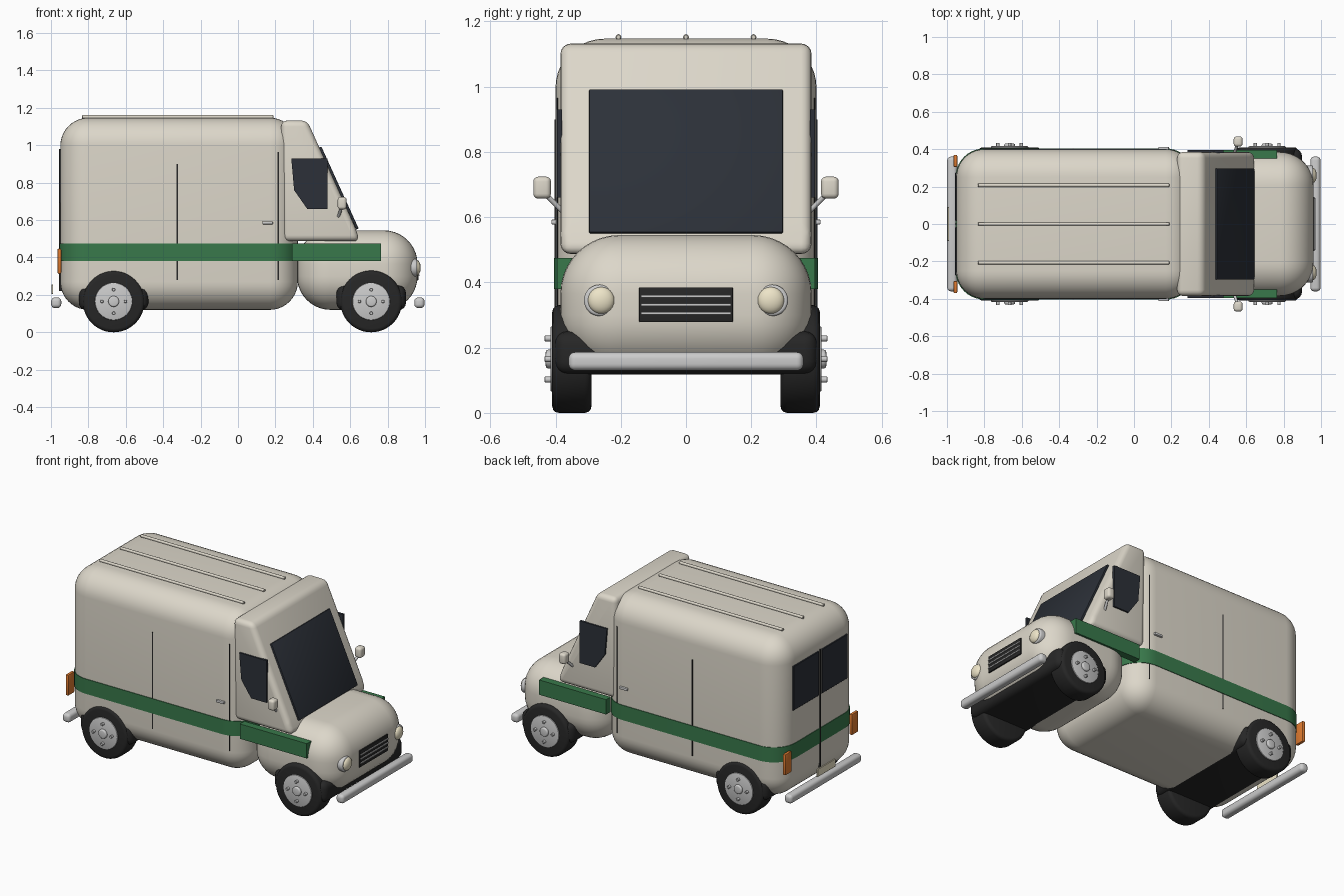
import bpy, bmesh, math
from mathutils import Vector, Matrix

if "Cube" in bpy.data.objects:
    bpy.data.objects.remove(bpy.data.objects["Cube"])


def material(name, r, g, b):
    m = bpy.data.materials.new(name)
    m.diffuse_color = (r, g, b, 1)
    m.use_nodes = True
    m.node_tree.nodes["Principled BSDF"].inputs["Base Color"].default_value = m.diffuse_color
    return m


CREAM = material("cream_paint", 0.72, 0.68, 0.59)
GREEN = material("green_stripe", 0.04, 0.19, 0.07)
GLASS = material("dark_glass", 0.025, 0.03, 0.04)
BLACK = material("black_rubber", 0.02, 0.02, 0.02)
CHROME = material("chrome", 0.55, 0.55, 0.55)
LENS = material("lamp_lens", 0.85, 0.78, 0.58)
ORANGE = material("orange_lamp", 0.75, 0.2, 0.03)


def finish(bm, name, mat):
    bmesh.ops.recalc_face_normals(bm, faces=bm.faces)
    me = bpy.data.meshes.new(name)
    bm.to_mesh(me)
    bm.free()
    ob = bpy.data.objects.new(name, me)
    bpy.context.collection.objects.link(ob)
    me.materials.append(mat)
    bpy.ops.object.select_all(action='DESELECT')
    ob.select_set(True)
    bpy.context.view_layer.objects.active = ob
    bpy.ops.object.shade_smooth_by_angle(angle=math.radians(35))
    return ob


def bevel(bm, edges, r, seg):
    if r:
        bmesh.ops.bevel(bm, geom=list(edges), offset=r, segments=seg, profile=0.5, affect='EDGES')


def box(name, x, y, z, mat, r=0.0, seg=3, vertical_only=False, tilt=0.0):
    """Box from (min, max) ranges with rounded edges, optionally tilted about y."""
    bm = bmesh.new()
    bmesh.ops.create_cube(bm, size=1)
    size = [b - a for a, b in (x, y, z)]
    mid = [(a + b) / 2 for a, b in (x, y, z)]
    bmesh.ops.scale(bm, vec=size, verts=bm.verts)
    edges = [e for e in bm.edges if not vertical_only
             or abs(e.verts[0].co.z - e.verts[1].co.z) > 1e-4]
    bevel(bm, edges, r, seg)
    bm.transform(Matrix.Translation(mid) @ Matrix.Rotation(tilt, 4, 'Y'))
    return finish(bm, name, mat)


def prism(name, pts, y0, y1, mat, r=0.0, seg=4):
    """Side profile (x, z) extruded along y."""
    bm = bmesh.new()
    f = bm.faces.new([bm.verts.new((px, y0, pz)) for px, pz in pts])
    new = bmesh.ops.extrude_face_region(bm, geom=[f])["geom"]
    bmesh.ops.translate(bm, vec=(0, y1 - y0, 0),
                        verts=[v for v in new if isinstance(v, bmesh.types.BMVert)])
    bmesh.ops.recalc_face_normals(bm, faces=bm.faces)
    bevel(bm, bm.edges, r, seg)
    return finish(bm, name, mat)


def rod(name, a, b, radius, mat, r=0.0, n=32, seg=3):
    """Cylinder between two points with rounded rims."""
    a, b = Vector(a), Vector(b)
    bm = bmesh.new()
    bmesh.ops.create_cone(bm, cap_ends=True, segments=n, radius1=radius,
                          radius2=radius, depth=(b - a).length)
    rims = [e for e in bm.edges if any(len(f.verts) > 4 for f in e.link_faces)]
    bevel(bm, rims, r, seg)
    rot = (b - a).to_track_quat('Z', 'Y').to_matrix().to_4x4()
    bm.transform(Matrix.Translation((a + b) / 2) @ rot)
    return finish(bm, name, mat)


def ball(name, c, s, mat):
    bm = bmesh.new()
    bmesh.ops.create_uvsphere(bm, u_segments=24, v_segments=12, radius=1)
    bm.transform(Matrix.Translation(c) @ Matrix.Diagonal((*s, 1)))
    return finish(bm, name, mat)


def yr(s, a, b):
    """Range of y mirrored to side s."""
    return tuple(sorted((s * a, s * b)))


# Cargo body, hood and cab
box("cargo_body", (-0.95, 0.32), (-0.4, 0.4), (0.12, 1.147), CREAM, 0.15, 10)
box("hood", (0.315, 0.96), (-0.385, 0.385), (0.12, 0.545), CREAM, 0.18, 10)
prism("cab", [(0.24, 0.487), (0.65, 0.487), (0.63, 0.555), (0.37, 1.132), (0.23, 1.132)],
      -0.385, 0.385, CREAM, 0.032)
box("body_stripe", (-0.954, 0.324), (-0.404, 0.404), (0.38, 0.475), GREEN, 0.154, 10, True)

# Windscreen
box("windscreen", (0.532, 0.546), (-0.297, 0.297), (0.53, 1.012), GLASS, 0.004, 2,
    tilt=-math.atan2(0.2, 0.44))

# Roof ribs
for y in (-0.207, 0, 0.207):
    rod("roof_rib", (-0.835, y, 1.152), (0.19, y, 1.152), 0.009, CREAM, 0.003, 12, 1)

# Wheel wells and wheels
for wx in (-0.665, 0.712):
    box("wheel_well", (wx - 0.186, wx + 0.186), (-0.403, 0.403), (0.118, 0.25), BLACK, 0.04, 4)
    for s in (-1, 1):
        rod("tyre", (wx, s * 0.29, 0.165), (wx, s * 0.41, 0.165), 0.165, BLACK, 0.02, 48)
        rod("wheel_hub", (wx, s * 0.36, 0.165), (wx, s * 0.416, 0.165), 0.1, CHROME, 0.005, 40, 2)
        rod("hub_cap", (wx, s * 0.4, 0.165), (wx, s * 0.43, 0.165), 0.029, CHROME, 0.008, 24)
        for k in range(4):
            a = k * math.pi / 2
            nx, nz = wx + 0.063 * math.cos(a), 0.165 + 0.063 * math.sin(a)
            rod("wheel_nut", (nx, s * 0.4, nz), (nx, s * 0.434, nz), 0.009, CHROME, 0.002, 12, 1)

# Parts mirrored on both sides
for s in (-1, 1):
    box("hood_stripe", (0.29, 0.765), yr(s, 0.35, 0.396), (0.38, 0.475), GREEN)
    prism("side_window", [(0.285, 0.93), (0.478, 0.93), (0.478, 0.66), (0.37, 0.66), (0.3, 0.76)],
          s * 0.38, s * 0.395, GLASS)
    box("panel_seam", (-0.328, -0.322), yr(s, 0.395, 0.403), (0.28, 0.9), BLACK)
    box("door_seam", (0.212, 0.218), yr(s, 0.37, 0.395), (0.28, 0.965), BLACK)
    box("door_handle", (0.13, 0.187), yr(s, 0.395, 0.413), (0.577, 0.593), CHROME, 0.005, 2)
    # Door mirrors
    rod("mirror_arm", (0.535, s * 0.375, 0.615), (0.555, s * 0.43, 0.67), 0.008, CHROME, 0, 12)
    box("mirror", (0.533, 0.58), yr(s, 0.414, 0.468), (0.657, 0.724), CREAM, 0.015, 4)
    # Headlights
    rod("headlight_ring", (0.9, s * 0.265, 0.345), (0.957, s * 0.265, 0.345), 0.048, CHROME, 0.008)
    ball("headlight", (0.955, s * 0.26, 0.345), (0.022, 0.041, 0.041), LENS)
    # Tail lights and rear windows
    box("tail_light", (-0.965, -0.945), yr(s, 0.305, 0.37), (0.313, 0.447), ORANGE, 0.006, 2)
    box("rear_window", (-0.956, -0.93), yr(s, 0.015, 0.275), (0.69, 0.975), GLASS, 0.003, 1)

# Rear door seam and plate
box("rear_seam", (-0.957, -0.94), (-0.004, 0.004), (0.22, 0.98), BLACK)
box("rear_plate", (-0.998, -0.988), (-0.09, 0.09), (0.205, 0.256), LENS, 0.002, 1)

# Grille with slats
box("grille", (0.94, 0.966), (-0.144, 0.144), (0.278, 0.385), BLACK, 0.004, 2)
for z in (0.305, 0.332, 0.358):
    box("grille_slat", (0.955, 0.971), (-0.138, 0.138), (z - 0.004, z + 0.004), CHROME)

# Bumpers
for x in (-0.972, 0.97):
    box("bumper", (x - 0.027, x + 0.027), (-0.36, 0.36), (0.13, 0.186), CHROME, 0.02, 5)
